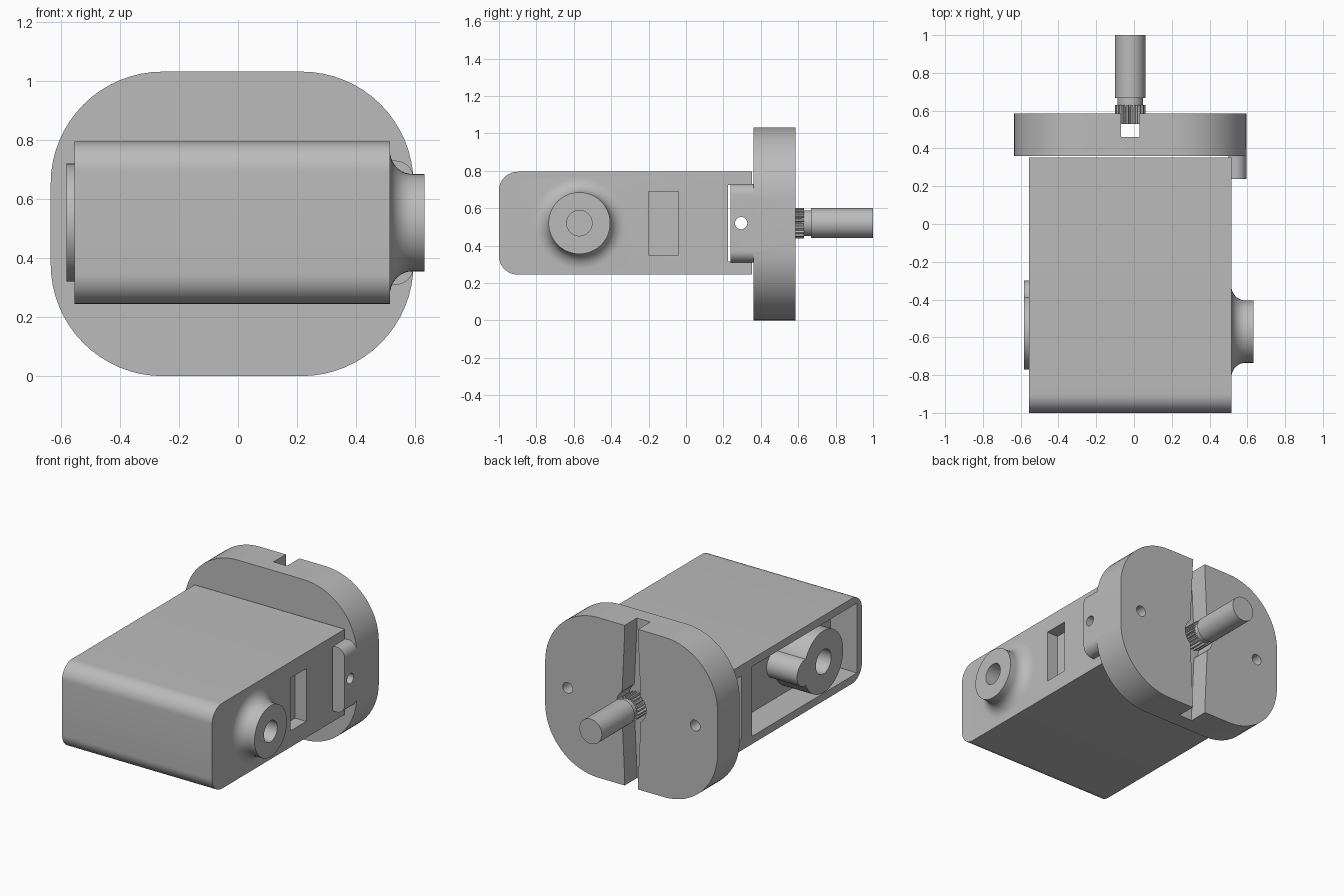
import bpy, bmesh, math
from mathutils import Vector

cube = bpy.data.objects.get("Cube")
if cube:
    bpy.data.objects.remove(cube, do_unlink=True)

# One plain grey for everything
grey = bpy.data.materials.new("plain grey")
grey.use_nodes = True
colour = (0.5, 0.5, 0.5, 1)
grey.diffuse_color = colour
grey.node_tree.nodes["Principled BSDF"].inputs["Base Color"].default_value = colour

CX, CZ = -0.02, 0.52   # shaft axis
PIVOT = -0.57          # y of the pivot axis


def finish(name, bm):
    bmesh.ops.recalc_face_normals(bm, faces=bm.faces)
    mesh = bpy.data.meshes.new(name)
    bm.to_mesh(mesh)
    bm.free()
    mesh.materials.append(grey)
    ob = bpy.data.objects.new(name, mesh)
    bpy.context.collection.objects.link(ob)
    return ob


def prism(name, axis, outline, lo, hi):
    """Extrude an outline along x (points are y, z) or y (points are x, z)."""
    bm = bmesh.new()
    place = (lambda a, b: (lo, a, b)) if axis == "x" else (lambda a, b: (a, lo, b))
    face = bm.faces.new([bm.verts.new(place(a, b)) for a, b in outline])
    ext = bmesh.ops.extrude_face_region(bm, geom=[face])
    move = Vector((hi - lo, 0, 0) if axis == "x" else (0, hi - lo, 0))
    bmesh.ops.translate(bm, vec=move, verts=[v for v in ext["geom"] if isinstance(v, bmesh.types.BMVert)])
    return finish(name, bm)


def rounded(a0, a1, b0, b1, radii=(0, 0, 0, 0), steps=12):
    """Rectangle outline, radii from lower left, counter-clockwise."""
    pts = []
    corners = [(a0, b0, 1, 1), (a1, b0, -1, 1), (a1, b1, -1, -1), (a0, b1, 1, -1)]
    for i, ((a, b, sa, sb), r) in enumerate(zip(corners, radii)):
        if r == 0:
            pts.append((a, b))
            continue
        for k in range(steps + 1):
            t = math.pi * (1 + i / 2 + k / steps / 2)
            pts.append((a + sa * r + r * math.cos(t), b + sb * r + r * math.sin(t)))
    return pts


def circle(a, b, r, n=40):
    return [(a + r * math.cos(math.tau * k / n), b + r * math.sin(math.tau * k / n)) for k in range(n)]


def lathe_x(name, profile, y, z, n=48):
    """Closed solid turned about an x-directed axis; profile is (x, radius)."""
    bm = bmesh.new()
    rings = [[bm.verts.new((x, a, b)) for a, b in circle(y, z, r, n)] for x, r in profile]
    for p, q in zip(rings, rings[1:]):
        for k in range(n):
            bm.faces.new((p[k], p[(k + 1) % n], q[(k + 1) % n], q[k]))
    bm.faces.new(rings[0])
    bm.faces.new(rings[-1])
    return finish(name, bm)


def combine(ob, others, operation):
    for other in others:
        mod = ob.modifiers.new("bool", "BOOLEAN")
        mod.operation, mod.solver, mod.object = operation, "EXACT", other
        bpy.context.view_layer.objects.active = ob
        bpy.ops.object.modifier_apply(modifier=mod.name)
        bpy.data.objects.remove(other, do_unlink=True)


# Housing: long box, rounded at the front top and bottom
housing = prism("housing", "x", rounded(-1, 0.352, 0.245, 0.795, (0.1, 0, 0, 0.1)), -0.555, 0.515)
combine(housing, [
    prism("side_cavity", "x", rounded(-0.95, 0.12, 0.295, 0.745), -0.7, -0.365),
    prism("window_pocket", "x", rounded(-0.2, -0.04, 0.35, 0.69), 0.435, 0.7),
    prism("cross_tunnel", "x", rounded(0.225, 0.5, 0.315, 0.725), -0.7, 0.7),
], "DIFFERENCE")

# Pivot boss flared into the +x wall, with a blind hole
flare = [(0.59 - 0.075 * math.cos(t), 0.245 - 0.08 * math.sin(t))
         for t in [math.pi / 2 * k / 10 for k in range(11)]]
boss = lathe_x("pivot_boss", [(0.48, 0.245)] + flare + [(0.632, 0.165)], PIVOT, CZ)
combine(housing, [boss], "UNION")

# Round pivot with a small lobe inside the open side
lobe = prism("pivot_lobe", "x", rounded(PIVOT, -0.3, CZ - 0.085, CZ + 0.085, (0, 0.084, 0.084, 0)), -0.582, -0.34)
pivot = prism("inner_pivot", "x", circle(PIVOT, CZ, 0.2, 48), -0.582, -0.34)
combine(pivot, [lobe], "UNION")
combine(housing, [pivot], "UNION")
combine(housing, [
    prism("outer_hole", "x", circle(PIVOT, CZ, 0.068), 0.4, 0.8),
    prism("inner_hole", "x", circle(PIVOT, CZ, 0.078), -0.8, -0.4),
], "DIFFERENCE")

# Flange: thick rounded plate with a tab along the housing side
flange = prism("flange", "y", rounded(-0.635, 0.595, 0, 1.032, (0.38,) * 4, 16), 0.36, 0.585)
tab = prism("side_tab", "y", rounded(0.5, 0.595, 0.31, 0.73, (0, 0.06, 0.06, 0)), 0.237, 0.4)
combine(flange, [tab], "UNION")

# Tapered vertical slot, round seat for the shaft, screw holes
w, e = 0.07, 0.048
slot = [(CX - e, -0.1), (CX + e, -0.1), (CX + e, 0.05), (CX + w, CZ),
        (CX + e, 0.98), (CX + e, 1.2), (CX - e, 1.2), (CX - e, 0.98), (CX - w, CZ), (CX - e, 0.05)]
combine(flange, [
    prism("slot", "y", slot, 0.46, 0.7),
    prism("shaft_seat", "y", circle(CX, CZ, 0.105), 0.46, 0.71),
    prism("tab_hole", "x", circle(0.295, CZ, 0.033, 24), 0.4, 0.7),
] + [prism("screw_hole", "y", circle(CX + s * 0.455, CZ, 0.035, 24), 0.42, 0.72) for s in (-1, 1)],
    "DIFFERENCE")

# Output shaft: toothed end, neck and plain rod
teeth = 20
spline = []
for k in range(teeth):
    for shift, r in ((0, 0.066), (0.3, 0.066), (0.45, 0.081), (0.85, 0.081)):
        t = math.tau * (k + shift) / teeth
        spline.append((CX + r * math.cos(t), CZ + r * math.sin(t)))
splined_end = prism("splined_end", "y", spline, 0.53, 0.63)
neck = prism("shaft_neck", "y", circle(CX, CZ, 0.068), 0.62, 0.675)
shaft = prism("output_shaft", "y", circle(CX, CZ, 0.08), 0.667, 1)

# Smooth rounds, crisp edges
bpy.ops.object.select_all(action="DESELECT")
for ob in (housing, flange, splined_end, neck, shaft):
    ob.select_set(True)
bpy.context.view_layer.objects.active = housing
bpy.ops.object.shade_smooth_by_angle(angle=math.radians(30))
